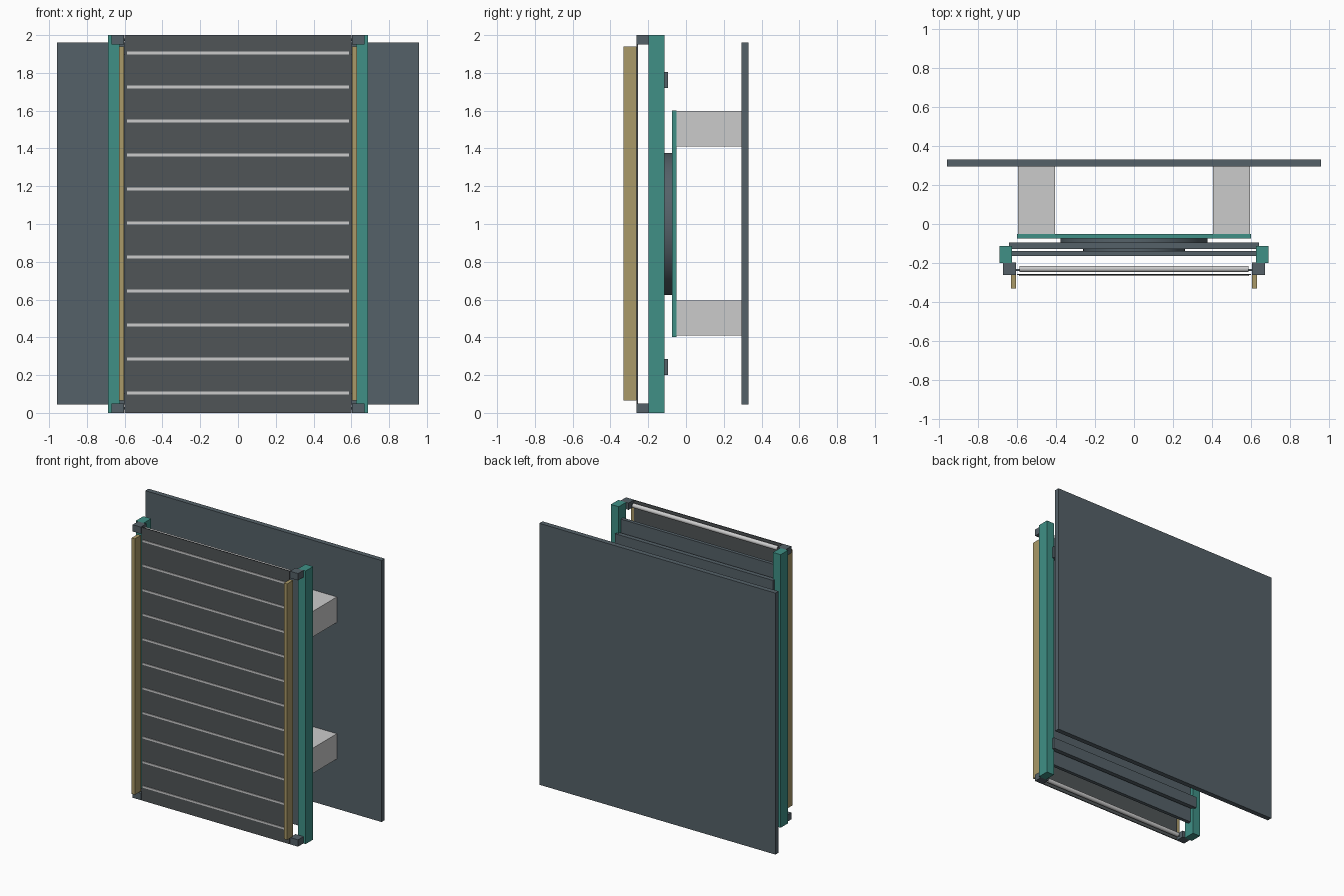
import bpy, math

if "Cube" in bpy.data.objects:
    bpy.data.objects.remove(bpy.data.objects["Cube"])


def material(name, rgb):
    m = bpy.data.materials.new(name)
    m.diffuse_color = (*rgb, 1)
    m.use_nodes = True
    m.node_tree.nodes["Principled BSDF"].inputs["Base Color"].default_value = m.diffuse_color
    return m


SLATE = material("slate", (0.09, 0.12, 0.14))
DARK = material("dark_sheet", (0.08, 0.09, 0.095))
TEAL = material("teal", (0.05, 0.28, 0.24))
TAN = material("tan", (0.40, 0.32, 0.14))


def box(name, x, y, z, mat=None):
    """Box from (min, max) ranges along each axis."""
    bpy.ops.mesh.primitive_cube_add(size=1, location=[sum(r) / 2 for r in (x, y, z)])
    o = bpy.context.object
    o.name = name
    o.scale = [r[1] - r[0] for r in (x, y, z)]
    bpy.ops.object.transform_apply(location=False, rotation=False, scale=True)
    if mat:
        o.data.materials.append(mat)
    return o


def pair(name, x, y, z, mat=None):
    """Box on the right and its mirror on the left."""
    box(name + "_right", x, y, z, mat)
    box(name + "_left", (-x[1], -x[0]), y, z, mat)


def cylinder(name, r, depth, loc, rot, mat=None, sides=48):
    bpy.ops.mesh.primitive_cylinder_add(vertices=sides, radius=r, depth=depth,
                                        location=loc, rotation=rot)
    o = bpy.context.object
    o.name = name
    bpy.ops.object.shade_smooth_by_angle(angle=math.radians(35))
    if mat:
        o.data.materials.append(mat)
    return o


ACROSS = (0, math.pi / 2, 0)
FACING = (math.pi / 2, 0, 0)

# Rear base plate, standoff legs and mounting plate
box("base_plate", (-0.957, 0.957), (0.294, 0.331), (0.045, 1.96), SLATE)
for level, z in (("lower", (0.41, 0.595)), ("upper", (1.41, 1.597))):
    pair("standoff_" + level, (0.405, 0.595), (-0.05, 0.294), z)
box("mounting_plate", (-0.6, 0.6), (-0.074, -0.05), (0.403, 1.6), TEAL)

# Turntable discs
cylinder("turntable_disc", 0.377, 0.044, (0, -0.096, 1.0), FACING, SLATE, 96)
cylinder("turntable_hub", 0.26, 0.02, (0, -0.128, 1.0), FACING, SLATE, 64)

# Frame: backing panel, crossbars and side rails
box("backing_panel", (-0.626, 0.626), (-0.164, -0.138), (0.1, 1.9), SLATE)
for level, z in (("lower", (0.2, 0.284)), ("upper", (1.72, 1.805))):
    box("crossbar_" + level, (-0.64, 0.64), (-0.128, -0.095), z, SLATE)
pair("side_rail", (0.625, 0.688), (-0.199, -0.113), (0, 2), TEAL)

# Bearing blocks and end rollers
for level, z in (("lower", (0, 0.05)), ("upper", (1.95, 2))):
    pair("bearing_block_" + level, (0.604, 0.67), (-0.262, -0.198), z, SLATE)
    zc = sum(z) / 2
    cylinder("roller_" + level, 0.016, 1.174, (0, -0.23, zc), ACROSS, None, 32)
    cylinder("roller_shaft_" + level, 0.006, 1.23, (0, -0.236, zc), ACROSS, SLATE, 16)

# Belt sheet with raised slats
box("belt_sheet", (-0.6, 0.6), (-0.262, -0.255), (0, 2), DARK)
for i in range(11):
    zc = 0.105 + 0.18 * i
    box(f"belt_slat_{i + 1}", (-0.588, 0.588), (-0.267, -0.258), (zc - 0.007, zc + 0.007))

# Front side guides
pair("side_guide", (0.604, 0.63), (-0.331, -0.262), (0.065, 1.94), TAN)
